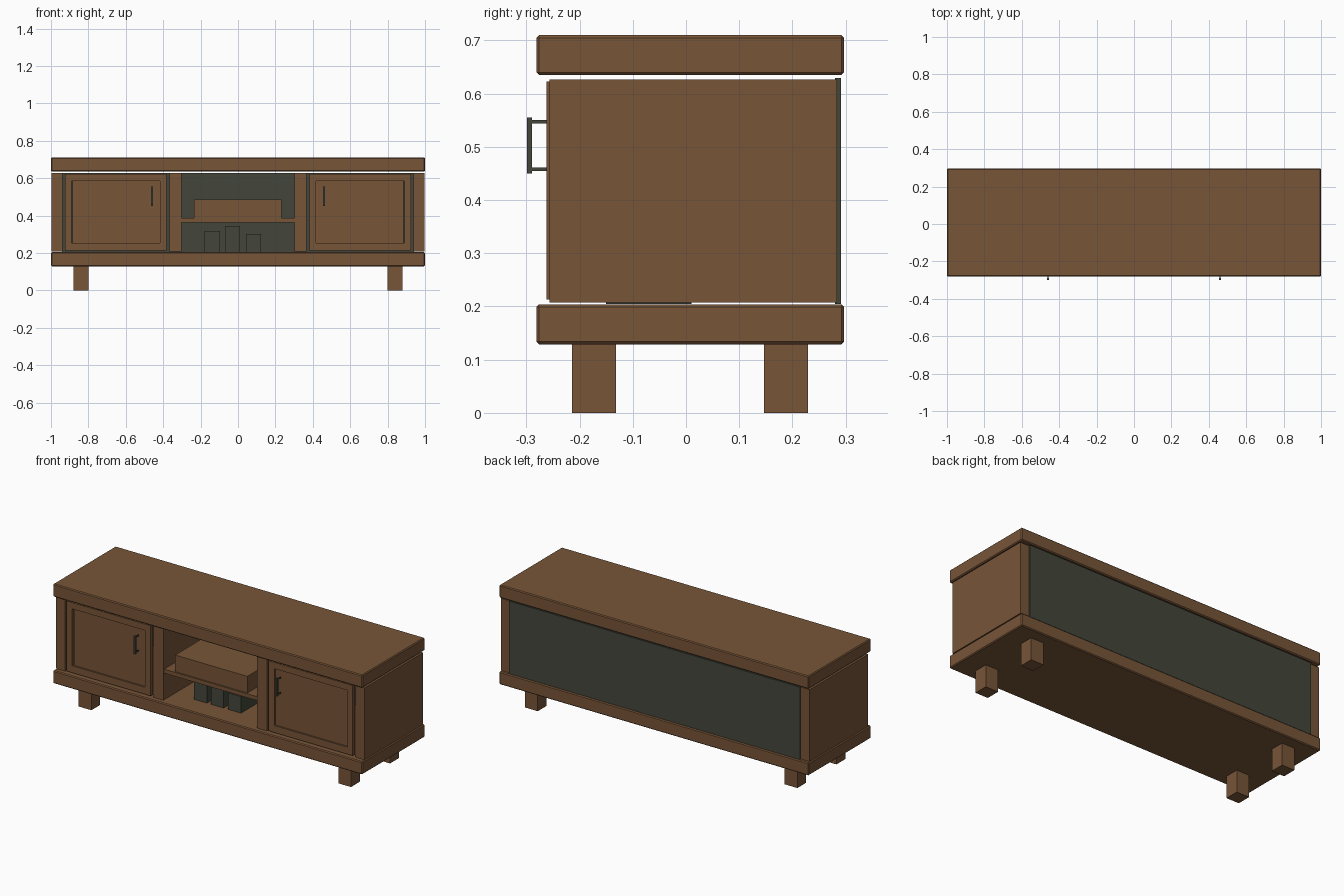
import bpy, bmesh

if "Cube" in bpy.data.objects:
    bpy.data.objects.remove(bpy.data.objects["Cube"])

def material(name, rgb):
    m = bpy.data.materials.new(name)
    m.diffuse_color = (*rgb, 1)
    m.use_nodes = True
    m.node_tree.nodes["Principled BSDF"].inputs["Base Color"].default_value = m.diffuse_color
    return m

WOOD = material("brown wood", (0.185, 0.09, 0.039))
DARK = material("dark grey green", (0.056, 0.062, 0.044))

def box(name, x, y, z, mat=WOOD, bevel=0):
    """Axis-aligned box from (min, max) ranges."""
    bm = bmesh.new()
    bmesh.ops.create_cube(bm, size=1)
    for v in bm.verts:
        v.co = [(a + b) / 2 + c * abs(b - a) for (a, b), c in zip((x, y, z), v.co)]
    if bevel:
        bmesh.ops.bevel(bm, geom=bm.edges[:], offset=bevel, segments=1, affect='EDGES')
    me = bpy.data.meshes.new(name)
    bm.to_mesh(me)
    bm.free()
    me.materials.append(mat)
    ob = bpy.data.objects.new(name, me)
    bpy.context.collection.objects.link(ob)
    return ob

# top and base slabs
box("top_slab", (-1, 1), (-0.281, 0.297), (0.635, 0.71), bevel=0.005)
box("base_slab", (-1, 1), (-0.281, 0.297), (0.129, 0.204), bevel=0.005)

# back panel
box("back_panel", (-0.94, 0.94), (0.28, 0.291), (0.205, 0.629), DARK)

for side, s in (("left", -1), ("right", 1)):
    def part(name, x, y, z, mat=WOOD):
        return box(f"{side}_{name}", (s * x[0], s * x[1]) if s > 0 else (-x[1], -x[0]), y, z, mat)

    # outer wall and divider
    part("side_panel", (0.938, 0.998), (-0.257, 0.284), (0.207, 0.627))
    part("divider", (0.303, 0.366), (-0.257, 0.28), (0.207, 0.627))

    # framed door with recessed panel
    dy, dz = (-0.262, -0.24), (0.213, 0.623)
    part("door_outer_stile", (0.89, 0.925), dy, dz)
    part("door_inner_stile", (0.381, 0.418), dy, dz)
    part("door_top_rail", (0.418, 0.89), dy, (0.586, 0.623))
    part("door_bottom_rail", (0.418, 0.89), dy, (0.213, 0.254))
    part("door_panel", (0.418, 0.885), (-0.252, -0.244), (0.254, 0.586))

    # handle bar with two posts
    part("handle_bar", (0.455, 0.465), (-0.299, -0.289), (0.45, 0.555), DARK)
    for k, z in (("lower", 0.458), ("upper", 0.547)):
        part(f"handle_{k}_post", (0.457, 0.463), (-0.29, -0.262), (z - 0.003, z + 0.003), DARK)

    # legs
    part("front_leg", (0.798, 0.88), (-0.214, -0.132), (0, 0.13))
    part("back_leg", (0.798, 0.88), (0.147, 0.229), (0, 0.13))

# centre shelf, box on it and three dark blocks under it
box("shelf", (-0.303, 0.303), (-0.25, 0.28), (0.363, 0.386))
box("shelf_box", (-0.235, 0.232), (-0.245, 0.06), (0.388, 0.485))
for i, (x, h) in enumerate(((-0.178, 0.318), (-0.07, 0.345), (0.042, 0.302))):
    box(f"block_{i + 1}", (x, x + 0.082), (-0.15, 0.01), (0.205, h), DARK)
